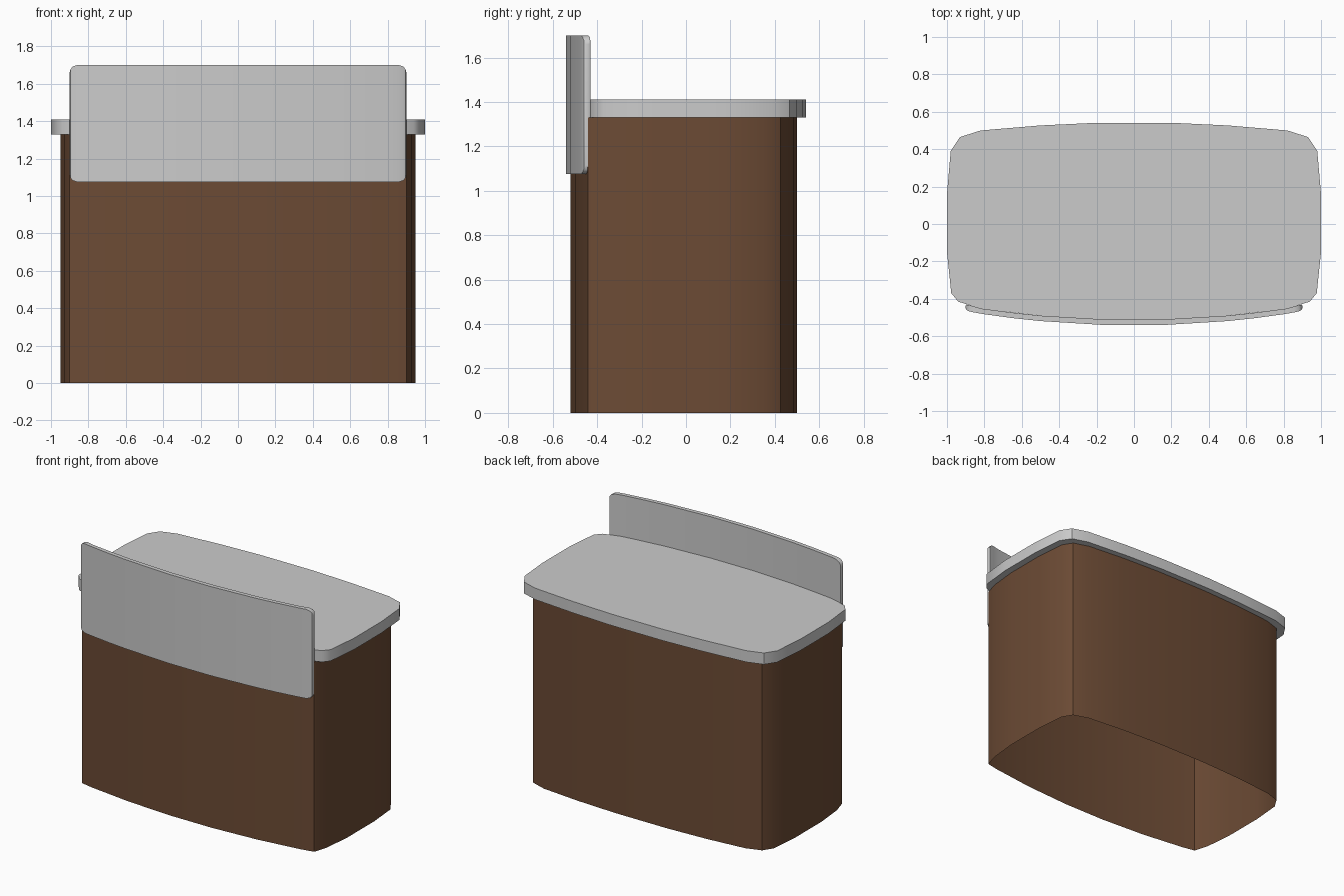
import bpy, bmesh, math

if "Cube" in bpy.data.objects:
    bpy.data.objects.remove(bpy.data.objects["Cube"])


def material(name, rgb):
    m = bpy.data.materials.new(name)
    m.diffuse_color = (*rgb, 1)
    m.use_nodes = True
    m.node_tree.nodes["Principled BSDF"].inputs["Base Color"].default_value = m.diffuse_color
    return m


GREY = material("light grey", (0.6, 0.6, 0.6))
BROWN = material("brown wood", (0.15, 0.07, 0.035))


def finish(bm, name, mat, fix_normals=True):
    if fix_normals:
        bmesh.ops.recalc_face_normals(bm, faces=bm.faces[:])
    me = bpy.data.meshes.new(name)
    bm.to_mesh(me)
    bm.free()
    me.materials.append(mat)
    ob = bpy.data.objects.new(name, me)
    bpy.context.collection.objects.link(ob)
    bpy.context.view_layer.objects.active = ob
    ob.select_set(True)
    bpy.ops.object.shade_smooth_by_angle(angle=math.radians(35))
    ob.select_set(False)
    return ob


def mirrored(half):
    """Right half of an outline (front to back) plus its mirror image, left side first."""
    return [(-x, y) for x, y in half] + [(x, y) for x, y in reversed(half)]


def sheet(name, path, z0, z1, mat):
    """Single-layer wall along an open path, facing to the right of travel."""
    bm = bmesh.new()
    lo = [bm.verts.new((x, y, z0)) for x, y in path]
    hi = [bm.verts.new((x, y, z1)) for x, y in path]
    for i in range(len(path) - 1):
        bm.faces.new((lo[i], lo[i + 1], hi[i + 1], hi[i]))
    return finish(bm, name, mat, False)


def slab(name, outline, z0, z1, mat):
    bm = bmesh.new()
    lo = [bm.verts.new((x, y, z0)) for x, y in outline]
    hi = [bm.verts.new((x, y, z1)) for x, y in outline]
    bm.faces.new(lo)
    bm.faces.new(hi)
    for i in range(len(outline)):
        j = (i + 1) % len(outline)
        bm.faces.new((lo[i], lo[j], hi[j], hi[i]))
    return finish(bm, name, mat)


# counter top: bowed rectangle with rounded corners
top_half = [(0.16, -0.51), (0.5, -0.49), (0.81, -0.455), (0.94, -0.415), (0.977, -0.37),
            (1.0, -0.15), (1.0, 0.16), (0.98, 0.39), (0.93, 0.465), (0.82, 0.5),
            (0.5, 0.527), (0.2, 0.541)]
slab("counter_top", mirrored(top_half), 1.33, 1.41, GREY)

# side and back wall, open underneath
wall_half = [(0.905, -0.428), (0.93, -0.345), (0.95, -0.15), (0.95, 0.15), (0.932, 0.355),
             (0.888, 0.425), (0.78, 0.46), (0.5, 0.486), (0.2, 0.5)]
wall = [(x, y) for x, y in wall_half] + [(-x, y) for x, y in reversed(wall_half)]
sheet("side_and_back_wall", wall, 0, 1.33, BROWN)

# bowed front wall
front_half = [(0.905, -0.428), (0.9, -0.442), (0.81, -0.46), (0.5, -0.499), (0.16, -0.52)]
sheet("front_wall", mirrored(front_half), 0, 1.33, BROWN)

# raised front panel: bowed plate with rounded corners
R, W, Z0, Z1 = 0.04, 0.9, 1.075, 1.70
# half profile: x, outer y, inner y
cols = [(0.9, -0.452, -0.437), (0.896, -0.46, -0.431), (0.884, -0.466, -0.433),
        (0.86, -0.472, -0.44), (0.81, -0.481, -0.453), (0.65, -0.503, -0.474),
        (0.5, -0.519, -0.49), (0.16, -0.54, -0.51)]
cols = [(-x, a, b) for x, a, b in cols] + cols[::-1]
bm = bmesh.new()
rings = []
for x, outer, inner in cols:
    d = max(0, abs(x) - (W - R))
    cut = R - math.sqrt(max(0, R * R - d * d))
    rings.append([bm.verts.new((x, y, z)) for y, z in
                  ((outer, Z0 + cut), (inner, Z0 + cut), (inner, Z1 - cut), (outer, Z1 - cut))])
for a, b in zip(rings, rings[1:]):
    for k in range(4):
        bm.faces.new((a[k], a[(k + 1) % 4], b[(k + 1) % 4], b[k]))
bm.faces.new(rings[0])
bm.faces.new(rings[-1])
finish(bm, "front_panel", GREY)
